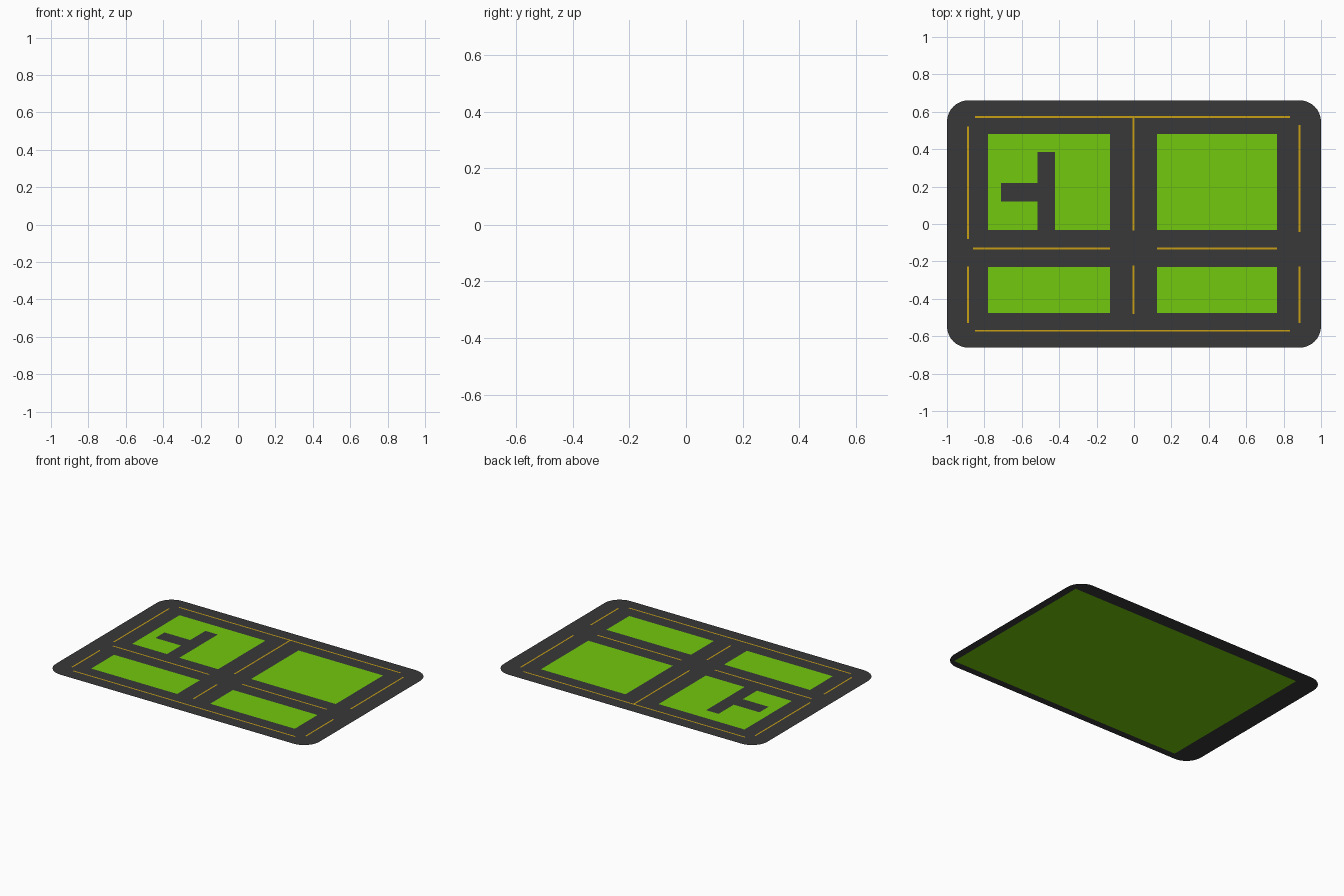
import bpy, bmesh
from math import sin, cos, pi

if "Cube" in bpy.data.objects:
    bpy.data.objects.remove(bpy.data.objects["Cube"])


def material(name, rgb):
    m = bpy.data.materials.new(name)
    m.diffuse_color = (*rgb, 1)
    m.use_nodes = True
    m.node_tree.nodes["Principled BSDF"].inputs["Base Color"].default_value = m.diffuse_color
    return m


GREEN = material("grass_green", (0.171, 0.578, 0.004))
ASPHALT = material("asphalt", (0.040, 0.040, 0.042))
YELLOW = material("line_yellow", (0.578, 0.352, 0.007))


def rect(x0, x1, y0, y1):
    return [(x0, y0), (x1, y0), (x1, y1), (x0, y1)]


def rounded_rect(hx, hy, r, n=8):
    pts = []
    for k, (sx, sy) in enumerate([(1, 1), (-1, 1), (-1, -1), (1, -1)]):
        for i in range(n + 1):
            a = (k + i / n) * pi / 2
            pts.append((sx * (hx - r) + r * cos(a), sy * (hy - r) + r * sin(a)))
    return pts


def sheet(name, loops, z, mat, holes=False):
    """Flat sheet: every loop is a face, or the later loops are holes in the first."""
    bm = bmesh.new()
    edges = []
    for pts in loops:
        vs = [bm.verts.new((x, y, z)) for x, y in pts]
        if holes:
            edges += [bm.edges.new((v, vs[i - 1])) for i, v in enumerate(vs)]
        else:
            bm.faces.new(vs)
    if holes:
        bmesh.ops.triangle_fill(bm, use_beauty=True, edges=edges, normal=(0, 0, 1))
    for f in bm.faces:
        f.normal_update()
        if f.normal.z < 0:
            f.normal_flip()
    me = bpy.data.meshes.new(name)
    bm.to_mesh(me)
    bm.free()
    me.materials.append(mat)
    ob = bpy.data.objects.new(name, me)
    bpy.context.collection.objects.link(ob)
    return ob


# Grass base under the roads
sheet("grass_base", [rect(-0.842, 0.947, -0.61, 0.565)], 0, GREEN)

# Road network with openings for the blocks; first block has a branching driveway
XL, XR = (-0.78, -0.128), (0.123, 0.765)
driveway_block = [(XL[0], -0.033), (-0.516, -0.033), (-0.516, 0.12), (-0.711, 0.12),
                  (-0.711, 0.219), (-0.516, 0.219), (-0.516, 0.384), (-0.422, 0.384),
                  (-0.422, -0.033), (XL[1], -0.033), (XL[1], 0.48), (XL[0], 0.48)]
sheet("road_network", [rounded_rect(1, 0.661, 0.115), driveway_block,
                       rect(*XR, -0.033, 0.48),
                       rect(*XL, -0.477, -0.23), rect(*XR, -0.477, -0.23)],
      0.001, ASPHALT, holes=True)

# Painted lane lines
W = 0.005
across = [(-0.85, 0.834, 0.572), (-0.85, 0.834, -0.571),
          (-0.861, -0.128, -0.13), (0.123, 0.765, -0.13)]
along = [(-0.888, -0.08, 0.52), (-0.888, -0.53, -0.228),
         (0.884, -0.043, 0.53), (0.884, -0.53, -0.228),
         (-0.003, -0.035, 0.567), (-0.003, -0.48, -0.222)]
lines = [rect(a, b, y - W, y + W) for a, b, y in across]
lines += [rect(x - W, x + W, a, b) for x, a, b in along]
sheet("lane_lines", lines, 0.002, YELLOW)
